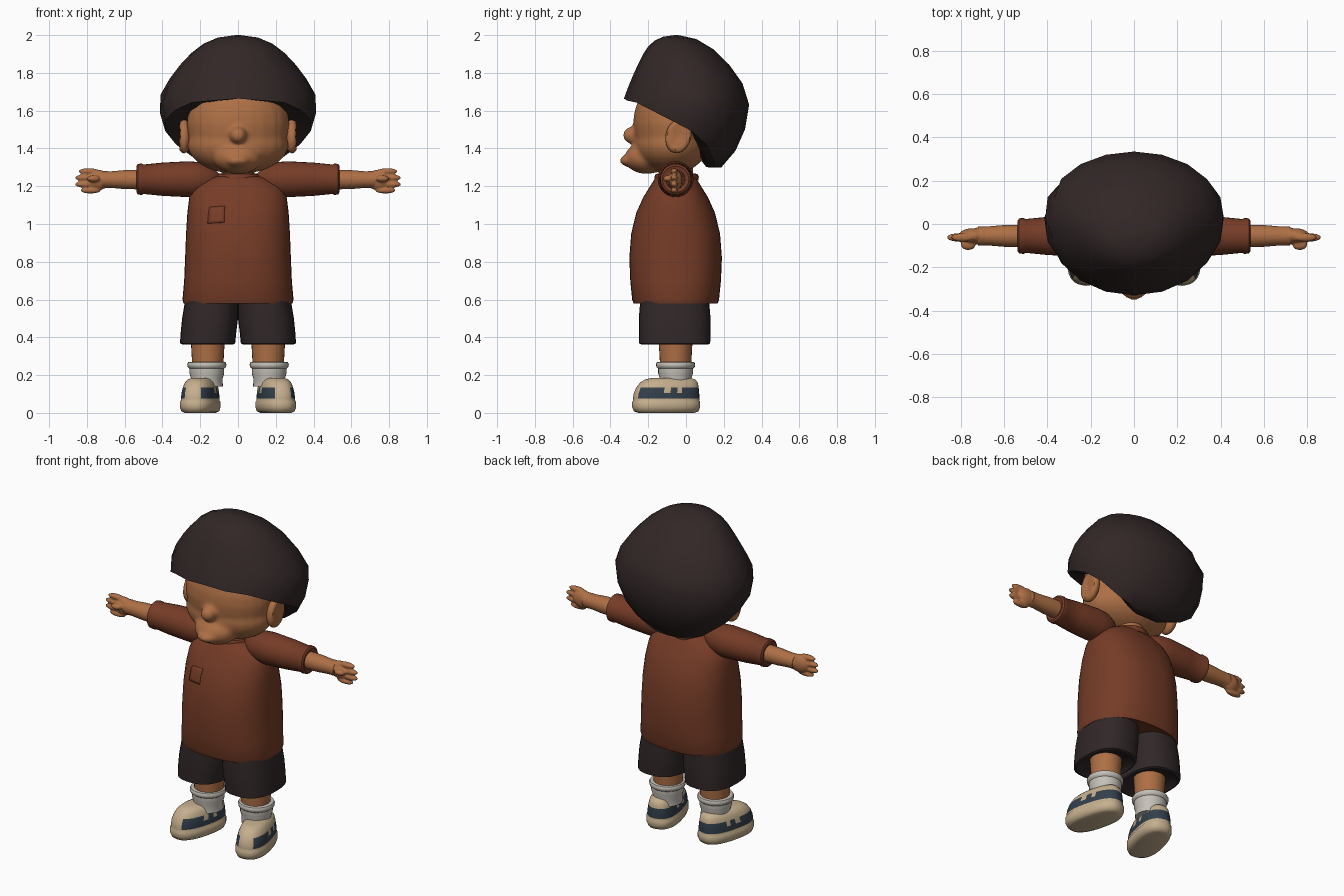
import bpy, bmesh, math
from mathutils import Matrix, Vector

cube = bpy.data.objects.get("Cube")
if cube:
    bpy.data.objects.remove(cube, do_unlink=True)


def material(name, *rgb):
    m = bpy.data.materials.new(name)
    m.use_nodes = True
    m.diffuse_color = (*rgb, 1)
    m.node_tree.nodes["Principled BSDF"].inputs["Base Color"].default_value = (*rgb, 1)
    return m


SKIN = material("warm brown skin", .42, .16, .06)
SHIRT = material("rust shirt", .18, .045, .02)
HAIR = material("dark hair", .032, .02, .02)
SHORTS = material("charcoal shorts", .03, .02, .021)
SOCK = material("off white sock", .56, .53, .48)
SHOE = material("cream shoe", .56, .43, .27)
BAND = material("slate blue band", .032, .05, .07)


def finish(bm, name, mats, mirror=False, angle=50, rule=None):
    """Turn a bmesh into a smooth shaded object, optionally mirrored over x."""
    bmesh.ops.recalc_face_normals(bm, faces=bm.faces)
    if rule:
        for f in bm.faces:
            f.material_index = rule(f.calc_center_median())
    me = bpy.data.meshes.new(name)
    bm.to_mesh(me)
    bm.free()
    for m in mats:
        me.materials.append(m)
    ob = bpy.data.objects.new(name, me)
    bpy.context.collection.objects.link(ob)
    bpy.ops.object.select_all(action='DESELECT')
    ob.select_set(True)
    bpy.context.view_layer.objects.active = ob
    bpy.ops.object.shade_smooth_by_angle(angle=math.radians(angle))
    if mirror:
        mod = ob.modifiers.new("mirror", 'MIRROR')
        mod.use_mirror_merge = False
    return ob


def skin_rings(rings):
    """Bridge closed loops of points and cap both ends."""
    bm = bmesh.new()
    loops = [[bm.verts.new(p) for p in ring] for ring in rings]
    count = len(loops[0])
    for lo, hi in zip(loops, loops[1:]):
        for i in range(count):
            j = (i + 1) % count
            bm.faces.new((lo[i], lo[j], hi[j], hi[i]))
    bm.faces.new(loops[0][::-1])
    bm.faces.new(loops[-1])
    return bm


def loft(rings, segs=28, power=2.0, along_x=False):
    """Rings are (station, centre a, centre b, radius a, radius b)."""
    def point(ring, i):
        t, a, b, ra, rb = ring
        ang = math.tau * i / segs
        c, s = math.cos(ang), math.sin(ang)
        u = a + ra * math.copysign(abs(c) ** (2 / power), c)
        v = b + rb * math.copysign(abs(s) ** (2 / power), s)
        return (t, u, v) if along_x else (u, v, t)
    return skin_rings([[point(r, i) for i in range(segs)] for r in rings])


def tube(centre, profile, **kw):
    """Round loft with a fixed centre and (station, radius) profile."""
    return loft([(t, *centre, r, r) for t, r in profile], **kw)


def blobs(parts, segs=24):
    """Several ellipsoids, each (centre, radii), in one mesh."""
    bm = bmesh.new()
    for centre, radii in parts:
        mat = Matrix.Translation(centre) @ Matrix.Diagonal((*radii, 1))
        bmesh.ops.create_uvsphere(bm, u_segments=segs, v_segments=segs // 2 + 2,
                                  radius=1, matrix=mat)
    return bm


def fuse(ob, voxel, steps):
    """Blend overlapping shells into one soft form."""
    rm = ob.modifiers.new("fuse", 'REMESH')
    rm.mode = 'VOXEL'
    rm.voxel_size = voxel
    rm.use_smooth_shade = True
    sm = ob.modifiers.new("soften", 'SMOOTH')
    sm.iterations = steps


def interp(x, table):
    for (x0, y0), (x1, y1) in zip(table, table[1:]):
        if x <= x1:
            return y0 + (y1 - y0) * (x - x0) / (x1 - x0)
    return table[-1][1]


# Head with cheeks, nose and protruding mouth
head = finish(blobs([
    ((0, -.075, 1.53), (.272, .205, .25)),
    ((0, -.08, 1.42), (.268, .195, .155)),
    ((0, -.21, 1.35), (.13, .115, .085)),
    ((0, -.28, 1.335), (.07, .072, .035)),
    ((0, -.285, 1.47), (.045, .05, .045)),
]), "head", [SKIN])
fuse(head, .012, 6)
finish(tube((0, -.05), [(1.2, .09), (1.36, .085)]), "neck", [SKIN])

# Ears: flattened ellipsoids with a dished outer side
ears = blobs([((0, 0, 0), (.04, .068, .092))])
for v in ears.verts:
    reach = math.hypot(v.co.y / .068, v.co.z / .092)
    if v.co.x > 0 and reach < .75:
        v.co.x -= .03 * (1 - reach)
ears.transform(Matrix.Translation((.286, -.04, 1.465)) @ Matrix.Rotation(-.25, 4, 'X'))
finish(ears, "ears", [SKIN], mirror=True)

# Hair: faceted dome whose lower edge drops from brow to nape
EDGE = [(0, 1.665), (40, 1.64), (75, 1.54), (100, 1.46), (125, 1.34), (145, 1.3), (180, 1.3)]
SEGS, ROWS = 20, 8


def hair_point(i, row):
    ang = math.tau * i / SEGS
    turn = abs((math.degrees(ang) + 180) % 360 - 180)
    low = math.asin((interp(turn, EDGE) - 1.66) / .42)
    lat = low + (math.radians(88) - low) * max(row, 0) / ROWS
    r, up = math.cos(lat), math.sin(lat)
    if up > 0:
        r *= 1 - .3 * up * r
    if row < 0:
        r *= .6
    depth = .36 if math.cos(ang) > 0 else .305
    y = .03 - r * depth * math.cos(ang) - .08 * max(up, 0) ** 2
    return (r * .42 * math.sin(ang), y, 1.66 + up * (.34 if up > 0 else .42))


hair = skin_rings([[hair_point(i, r) for i in range(SEGS)] for r in range(-1, ROWS + 1)])
finish(hair, "hair", [HAIR])

# Shirt body, collar, pocket and sleeves
shirt = finish(loft([(z, 0, -.055, rx, ry) for z, rx, ry in (
    (.59, .26, .2), (.578, .288, .222), (.6, .294, .23), (.7, .285, .24), (.82, .28, .245),
    (.95, .275, .235), (1.06, .268, .208), (1.14, .258, .172), (1.2, .235, .135),
    (1.24, .16, .11), (1.255, .1, .1))], segs=40, power=2.4), "shirt", [SHIRT])
finish(tube((0, -.05), [(1.23, .115), (1.25, .118), (1.265, .11), (1.268, .09)]),
       "collar", [SHIRT])
pocket = bmesh.new()
bmesh.ops.create_grid(pocket, x_segments=6, y_segments=6, size=.053,
                      matrix=Matrix.Translation((-.13, -.3, 1.067))
                      @ Matrix.Rotation(math.pi / 2, 4, 'X'))
pocket = finish(pocket, "chest_pocket", [SHIRT])
wrap = pocket.modifiers.new("wrap", 'SHRINKWRAP')
wrap.target = shirt
wrap.offset = .003
pocket.modifiers.new("thickness", 'SOLIDIFY').thickness = .004
finish(tube((-.055, 1.237), [
    (.09, .015), (.11, .04), (.15, .07), (.2, .09), (.26, .095), (.4, .088), (.5, .078),
    (.51, .083), (.53, .081), (.537, .07), (.53, .05)], along_x=True),
    "sleeves", [SHIRT], mirror=True)

# Forearms and hands
finish(tube((-.055, 1.235), [(.5, .052), (.6, .05), (.67, .044), (.72, .044)], along_x=True),
       "forearms", [SKIN], mirror=True)
palm = [((.745, -.055, 1.233), (.065, .036, .055)), ((.7, -.055, 1.235), (.06, .043, .046))]
fingers = [((tip - .05, -.062, z), (.055, .02, .0165)) for tip, z in
           ((.84, 1.279), (.86, 1.245), (.86, 1.21), (.83, 1.178))]
thumb = [((.765, -.095, 1.24), (.035, .026, .018))]
hands = finish(blobs(palm + fingers + thumb, 16), "hands", [SKIN])
fuse(hands, .006, 2)
hands.modifiers.new("mirror", 'MIRROR').use_mirror_merge = False

# Shorts, legs and socks
finish(loft([(z, x, -.06, rx, ry) for z, x, rx, ry in (
    (.39, .16, .11, .14), (.362, .16, .135, .175), (.368, .161, .146, .188),
    (.42, .157, .147, .19), (.5, .148, .148, .19), (.62, .138, .138, .18))], power=2.5),
    "shorts", [SHORTS], mirror=True)
finish(tube((.16, -.055), [(.2, .08), (.3, .085), (.42, .092)]), "legs", [SKIN], mirror=True)
finish(tube((.165, -.055), [
    (.14, .085), (.18, .083), (.21, .092), (.235, .092), (.242, .101), (.257, .104),
    (.268, .099), (.27, .086)]), "socks", [SOCK], mirror=True)


# Shoes: sole, upper and a side band with notches, turned outward
def shoe_colour(c):
    on_band = .074 < c.z < .136
    toe_cap = c.y < 0 and abs(c.x) < .04
    notch = c.z > .1 and (abs(c.y + .005) < .012 or abs(c.y - .05) < .012)
    return int(on_band and not toe_cap and not notch)


shoes = loft([(z, 0, y, rx, ry) for z, y, rx, ry in (
    (0, 0, .07, .15), (.008, 0, .088, .172), (.03, 0, .096, .182), (.058, 0, .096, .182),
    (.066, 0, .09, .177), (.075, 0, .09, .178), (.105, .002, .088, .175),
    (.135, .007, .082, .167), (.16, .015, .074, .155), (.177, .022, .06, .135),
    (.184, .025, .045, .11))], segs=44, power=2.5)
bmesh.ops.recalc_face_normals(shoes, faces=shoes.faces)
for f in shoes.faces:
    f.material_index = shoe_colour(f.calc_center_median())
shoes.transform(Matrix.Translation((.2, -.105, 0)) @ Matrix.Rotation(.24, 4, 'Z'))
finish(shoes, "shoes", [SHOE, BAND], mirror=True)
